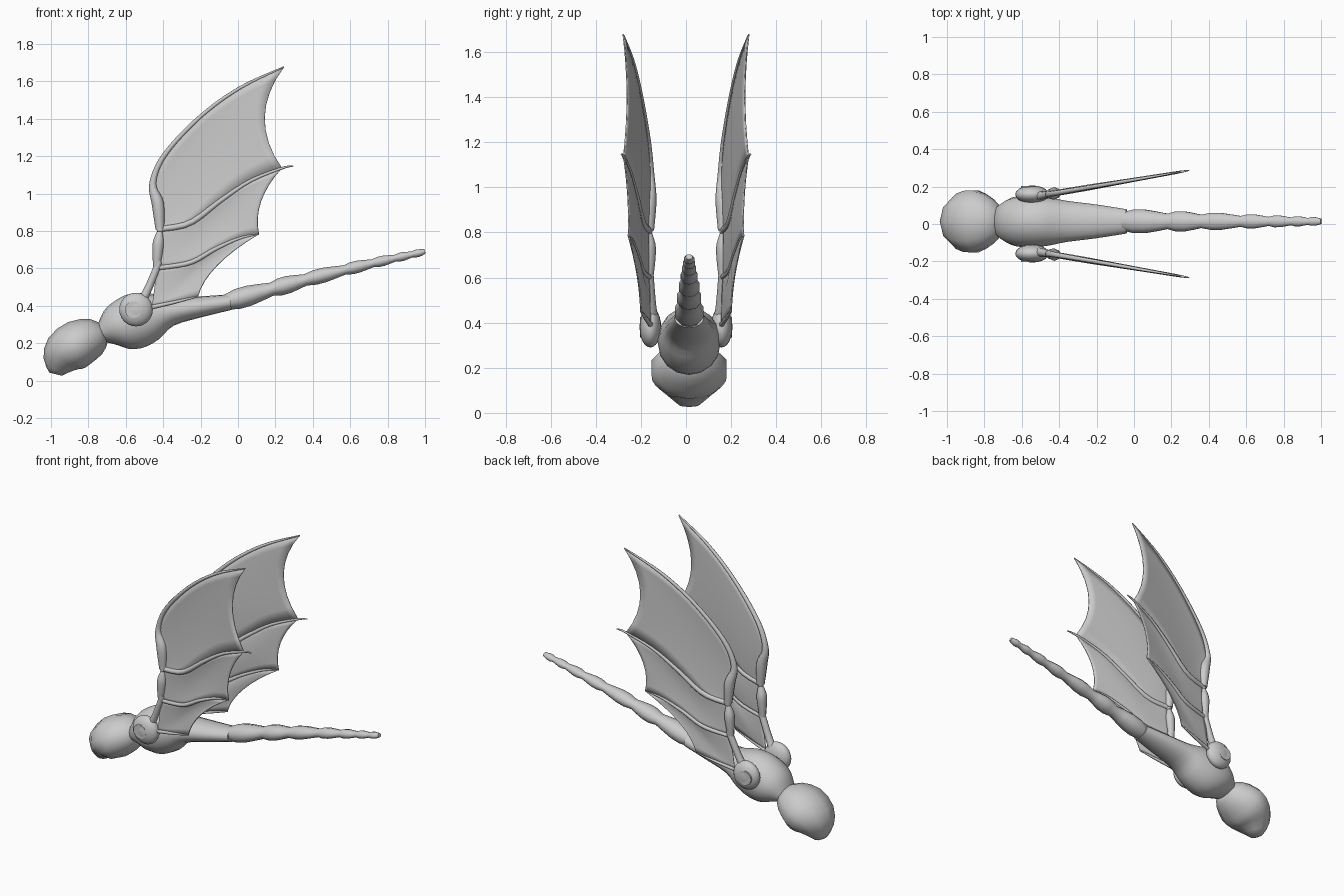
import bpy, bmesh, math
from mathutils import Vector

if "Cube" in bpy.data.objects:
    bpy.data.objects.remove(bpy.data.objects["Cube"])

MID = 0.014  # the body sits slightly off the centre line


def finish(name, bm, angle=50):
    bmesh.ops.remove_doubles(bm, verts=bm.verts, dist=1e-5)
    bmesh.ops.recalc_face_normals(bm, faces=bm.faces)
    me = bpy.data.meshes.new(name)
    bm.to_mesh(me)
    bm.free()
    ob = bpy.data.objects.new(name, me)
    bpy.context.collection.objects.link(ob)
    bpy.context.view_layer.objects.active = ob
    ob.select_set(True)
    bpy.ops.object.shade_smooth_by_angle(angle=math.radians(angle))
    ob.select_set(False)
    return ob


def sample(keys, t):
    """Catmull-Rom point at t in 0..1 through tuples of any length."""
    n = len(keys) - 1
    i = min(int(t * n), n - 1)
    f = t * n - i
    a, b, c, d = (keys[max(0, min(n, i + k))] for k in (-1, 0, 1, 2))
    return [0.5 * (2 * q + (r - p) * f + (2 * p - 5 * q + 4 * r - s) * f * f
                   + (3 * q - p - 3 * r + s) * f ** 3) for p, q, r, s in zip(a, b, c, d)]


def tube(name, keys, sides=12, steps=0):
    """Loft of ellipses; keys are (x, y, z, radius in xz plane, radius sideways)."""
    pts = [sample(keys, i / steps) for i in range(steps + 1)] if steps else keys
    bm = bmesh.new()
    rings = []
    for i, p in enumerate(pts):
        t = Vector(pts[min(i + 1, len(pts) - 1)][:3]) - Vector(pts[max(i - 1, 0)][:3])
        n = t.cross(Vector((0, 1, 0))).normalized()
        b = t.cross(n).normalized()
        rings.append([bm.verts.new(Vector(p[:3]) + n * p[3] * math.cos(a) + b * p[4] * math.sin(a))
                      for a in (2 * math.pi * k / sides for k in range(sides))])
    for r, s in zip(rings, rings[1:]):
        for k in range(sides):
            bm.faces.new((r[k], r[k - 1], s[k - 1], s[k]))
    bm.faces.new(rings[0])
    bm.faces.new(rings[-1])
    return finish(name, bm)


def ball(name, centre, size):
    bm = bmesh.new()
    bmesh.ops.create_uvsphere(bm, u_segments=20, v_segments=12, radius=1)
    bmesh.ops.scale(bm, vec=size, verts=bm.verts)
    bmesh.ops.translate(bm, vec=centre, verts=bm.verts)
    return finish(name, bm)


# Head
head = [(-.715, .25, .055, .075), (-.76, .235, .10, .125), (-.85, .20, .127, .175),
        (-.925, .145, .122, .155), (-.96, .085, .085, .10), (-.975, .035, .035, .045)]
tube("head", [(x, MID, z, r, w) for x, z, r, w in head], 10, 10)

# Torso tapering into the tail root
torso = [(-.74, .25, .04, .07), (-.715, .26, .065, .09), (-.65, .29, .12, .128), (-.56, .315, .148, .14),
         (-.46, .345, .13, .13), (-.36, .37, .078, .11), (-.2, .395, .056, .09), (-.04, .42, .042, .065)]
tube("torso", [(x, MID, z, r, w) for x, z, r, w in torso], 16, 21)

# Tail: swollen segments that pinch at every joint
joints = [-.06, .18, .36, .57, .72, .84, .93, 1.0]
tail = []
for a, b in zip(joints, joints[1:]):
    for f, g in ((0, .8), (.25, 1.08), (.5, 1.12), (.75, .98)):
        x = a + (b - a) * f
        k = (x + .06) / 1.06
        r = (.053 - .036 * k) * g
        tail.append((x, MID, .42 + .27 * k + .012 * math.sin(math.pi * k), r, r * 1.2))
tail.append((1.0, MID, .692, .012, .015))
tube("tail", tail, 10)

# Wing skeleton curves in the xz plane
LEAD = [(-.417, .81), (-.428, .945), (-.455, 1.056), (-.39, 1.21), (-.203, 1.41), (.01, 1.565), (.246, 1.677)]
FINGER_1 = [(-.417, .81), (-.257, .842), (-.096, .96), (.064, 1.067), (.235, 1.136)]
FINGER_2 = [(-.433, .602), (-.257, .63), (-.123, .703), (.01, .762), (.112, .783)]
FINGER_3 = [(-.46, .393), (-.337, .42), (-.214, .45)]


def wing_y(x):
    return .16 + .17 * (x + .45)


def bone(name, path, radii, side, steps=18):
    keys = [(x, side * wing_y(x), z, r, r) for (x, z), r in zip(path, radii)]
    tube(name, keys, 8, steps)


def membrane(name, upper, lower, scallop, side, nu=14, nv=8):
    bm = bmesh.new()
    grid = []
    for i in range(nu + 1):
        u = i / nu
        p, q = Vector(sample(upper, u)), Vector(sample(lower, u))
        row = []
        for j in range(nv + 1):
            v = j / nv
            bow = 4 * v * (1 - v)
            c = p.lerp(q, v)
            c.x -= scallop * bow * u * u
            y = wing_y(c.x) - .01 * bow * math.sin(math.pi * u)
            row.append(bm.verts.new((c.x, side * y, c.y)))
        grid.append(row)
    for r, s in zip(grid, grid[1:]):
        for j in range(nv):
            bm.faces.new((r[j], r[j + 1], s[j + 1], s[j]))
    ob = finish(name, bm)
    mod = ob.modifiers.new("thickness", "SOLIDIFY")
    mod.thickness = .006
    mod.offset = 0


for side, tag in ((1, "left"), (-1, "right")):
    # Shoulder joint with its round pin
    ball(tag + "_shoulder", (-.545, side * .158, .38), (.09, .048, .09))
    bm = bmesh.new()
    bmesh.ops.create_cone(bm, cap_ends=True, segments=20, radius1=.045, radius2=.045, depth=.07)
    for v in bm.verts:
        v.co = (v.co.x - .56, v.co.z + side * .168, v.co.y + .38)
    finish(tag + "_shoulder_pin", bm)

    # Arm bones and wrist
    bone(tag + "_upper_arm", [(-.54, .38), (-.49, .47), (-.435, .60), (-.425, .64)],
         (.03, .022, .02, .02), side)
    bone(tag + "_forearm", [(-.437, .59), (-.43, .67), (-.425, .74), (-.417, .80)],
         (.016, .027, .03, .014), side)
    ball(tag + "_wrist", (-.415, side * wing_y(-.415), .806), (.02, .018, .014))

    # Finger bones
    bone(tag + "_leading_finger", LEAD, (.024, .033, .019, .014, .011, .009, .004), side, 30)
    bone(tag + "_finger_1", FINGER_1 + [(.295, 1.147)], (.016, .016, .013, .01, .007, .003), side)
    bone(tag + "_finger_2", FINGER_2, (.013, .013, .011, .008, .003), side)
    bone(tag + "_finger_3", FINGER_3, (.012, .009, .004), side)

    # Wing skin panels
    membrane(tag + "_outer_skin", LEAD, FINGER_1, .098, side)
    membrane(tag + "_middle_skin", FINGER_1, FINGER_2, .05, side)
    membrane(tag + "_inner_skin", FINGER_2, FINGER_3, .06, side)
